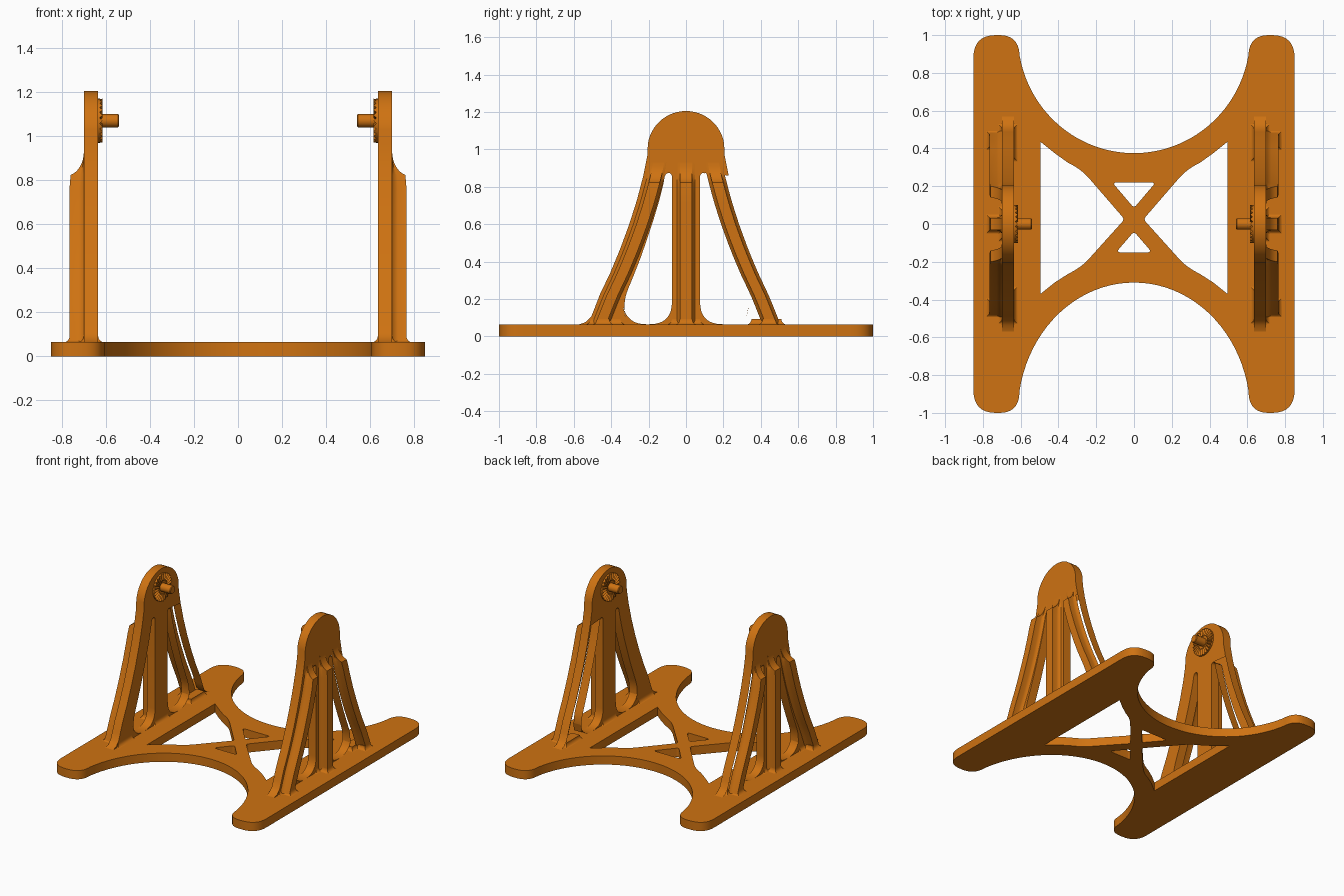
import bpy, bmesh, math
from mathutils import Matrix, Vector

if "Cube" in bpy.data.objects:
    bpy.data.objects.remove(bpy.data.objects["Cube"])

ORANGE = bpy.data.materials.new("orange plastic")
ORANGE.diffuse_color = (0.62, 0.17, 0.006, 1)
ORANGE.use_nodes = True
ORANGE.node_tree.nodes["Principled BSDF"].inputs["Base Color"].default_value = ORANGE.diffuse_color
BASE_Z = 0.065          # top of the base plate
IN, MID, OUT = 0.635, 0.70, 0.765   # tower inner face, outer face, rib crest
YZX = Matrix(((0, 0, 1, 0), (1, 0, 0, 0), (0, 1, 0, 0), (0, 0, 0, 1)))


def finish(name, bm, mirror=True, angle=35):
    bmesh.ops.remove_doubles(bm, verts=bm.verts, dist=1e-4)
    bmesh.ops.recalc_face_normals(bm, faces=bm.faces)
    mesh = bpy.data.meshes.new(name)
    bm.to_mesh(mesh)
    bm.free()
    mesh.materials.clear()
    mesh.materials.append(ORANGE)
    ob = bpy.data.objects.new(name, mesh)
    bpy.context.collection.objects.link(ob)
    bpy.ops.object.select_all(action='DESELECT')
    ob.select_set(True)
    bpy.context.view_layer.objects.active = ob
    bpy.ops.object.shade_smooth_by_angle(angle=math.radians(angle))
    if mirror:
        ob.modifiers.new("other side", 'MIRROR').use_axis[0] = True
    return ob


def rounded(points, steps=8):
    """Polygon from (x, y, cut) points, each corner rounded by its cut length."""
    out = []
    for i, (x, y, cut) in enumerate(points):
        p = Vector((x, y))
        if not cut:
            out.append(p)
            continue
        a = Vector(points[i - 1][:2]) - p
        b = Vector(points[(i + 1) % len(points)][:2]) - p
        a = p + a.normalized() * min(cut, a.length * 0.95)
        b = p + b.normalized() * min(cut, b.length * 0.95)
        for k in range(steps + 1):
            t = k / steps
            out.append(a * (1 - t) ** 2 + p * 2 * t * (1 - t) + b * t * t)
    return out


def plate(loops, lo, hi, matrix=Matrix()):
    """Extruded flat outline (first loop) with holes (other loops)."""
    cu = bpy.data.curves.new("outline", 'CURVE')
    cu.dimensions, cu.fill_mode = '2D', 'BOTH'
    cu.extrude = (hi - lo) / 2
    for loop in loops:
        sp = cu.splines.new('POLY')
        sp.points.add(len(loop) - 1)
        for pt, p in zip(sp.points, loop):
            pt.co = (p.x, p.y, 0, 1)
        sp.use_cyclic_u = True
    ob = bpy.data.objects.new("outline", cu)
    bpy.context.collection.objects.link(ob)
    dg = bpy.context.evaluated_depsgraph_get()
    mesh = bpy.data.meshes.new_from_object(ob.evaluated_get(dg))
    bm = bmesh.new()
    bm.from_mesh(mesh)
    bpy.data.objects.remove(ob)
    bpy.data.curves.remove(cu)
    bpy.data.meshes.remove(mesh)
    bm.transform(matrix @ Matrix.Translation((0, 0, (lo + hi) / 2)))
    return bm


def loft(bm, rings):
    """Skin a list of equal-length rings and cap both ends."""
    vs = [[bm.verts.new(p) for p in r] for r in rings]
    n = len(vs[0])
    for a, b in zip(vs, vs[1:]):
        for i in range(n):
            bm.faces.new((a[i], a[(i + 1) % n], b[(i + 1) % n], b[i]))
    bm.faces.new(vs[0])
    bm.faces.new(vs[-1])


# Base: H-shaped plate with two elliptical bays and a cross brace
def bay(sign, depth):
    return [(0.615 * math.cos(a), sign * (1 - depth * math.sin(a)), 0)
            for a in (math.radians(10 + 4 * k) for k in range(41))]


outline = [(0.85, -1, 0.12), (0.85, 1, 0.12), (0.613, 1, 0.1)] + bay(1, 0.625) \
    + [(-0.613, 1, 0.1), (-0.85, 1, 0.12), (-0.85, -1, 0.12), (-0.613, -1, 0.1)] \
    + bay(-1, 0.69)[::-1] + [(0.613, -1, 0.1)]
side_hole = [(0.495, 0.435, 0), (0.42, 0.375, 0), (0.35, 0.325, 0), (0.275, 0.285, 0.06),
             (0.05, 0.025, 0.02), (0.275, -0.225, 0.06), (0.35, -0.265, 0),
             (0.42, -0.31, 0), (0.495, -0.37, 0)]
holes = [side_hole, [(-x, y, c) for x, y, c in side_hole],
         [(-0.115, 0.22, 0.025), (0.115, 0.22, 0.025), (0, 0.085, 0.02)],
         [(-0.095, -0.15, 0.025), (0.095, -0.15, 0.025), (0, -0.04, 0.02)]]
finish("base", plate([rounded(outline)] + [rounded(h) for h in holes], 0, BASE_Z), False)

# Towers: arched plate with two windows
EDGE = [(0.46, 0.225), (0.405, 0.34), (0.353, 0.465), (0.305, 0.595),
        (0.262, 0.73), (0.228, 0.86), (0.206, 0.97)]
half = [(0.57, 0.03, 0), (0.57, BASE_Z, 0), (0.535, 0.077, 0), (0.507, 0.105, 0),
        (0.487, 0.155, 0)] + [(y, z, 0) for y, z in EDGE]
half += [(0.206 * math.cos(a), 1.0 + 0.205 * math.sin(a), 0)
         for a in (math.radians(8 + 6.3 * k) for k in range(13))]
tower = half + [(0, 1.205, 0)] + [(-y, z, 0) for y, z, _ in half[::-1]]
window = [(0.075, BASE_Z, 0.12), (0.075, 0.875, 0.025), (0.11, 0.875, 0.025),
          (0.122, 0.81, 0), (0.145, 0.72, 0), (0.175, 0.62, 0), (0.208, 0.52, 0),
          (0.243, 0.42, 0), (0.28, 0.325, 0), (0.34, 0.18, 0.08), (0.315, BASE_Z, 0.1)]
loops = [tower, window, [(-y, z, c) for y, z, c in window]]
finish("tower", plate([rounded(p) for p in loops], IN, MID, YZX))


# Ribs: raised strips with filleted roots that fade into the tower at the top
def edge_y(z):
    pts = [(0.53, 0.05), (0.495, 0.14)] + EDGE
    for (y0, z0), (y1, z1) in zip(pts, pts[1:]):
        if z <= z1:
            return y0 + (y1 - y0) * (z - z0) / (z1 - z0)
    return pts[-1][0]


def rib(bm, centre, halfwidth):
    levels = [(0.05 + 0.055 * k, OUT - MID) for k in range(14)]
    for k in range(9):
        a = math.radians(15 + 75 * k / 8)
        levels.append((0.82 + 0.11 * (1 - math.cos(a)), 0.065 * (1.25 - 1.25 * math.sin(a))))
    rings = []
    for z, d in levels:
        d = min(d, OUT - MID)
        y = centre(z)
        f = [(-0.002, 0.018), (0.08 * d, 0.011), (0.22 * d, 0.004), (0.4 * d, 0), (d, 0)]
        rings.append([(MID + x, y + halfwidth + e, z) for x, e in f]
                     + [(MID + x, y - halfwidth - e, z) for x, e in f[::-1]])
    loft(bm, rings)


bm = bmesh.new()
rib(bm, lambda z: 0, 0.033)
for s in (-1, 1):
    rib(bm, lambda z, s=s: s * (edge_y(z) - 0.068), 0.03)
finish("ribs", bm)


# Feet: concave flares where the legs and ribs meet the base
bm = bmesh.new()
feet = [(IN, MID, -0.075, 0.075), (MID, OUT, -0.033, 0.033)]
for s in (-1, 1):
    feet += [(IN, MID, *sorted((s * 0.35, s * 0.51))),
             (MID, OUT, *sorted((s * 0.41, s * 0.475)))]
for x0, x1, y0, y1 in feet:
    rings = []
    for k in range(6):
        a = math.radians(18 * k)
        e, z = 0.028 * (1 - math.sin(a)), BASE_Z - 0.002 + 0.03 * (1 - math.cos(a))
        rings.append([(x0 - e, y0 - e, z), (x1 + e, y0 - e, z),
                      (x1 + e, y1 + e, z), (x0 - e, y1 + e, z)])
    loft(bm, rings)
finish("foot_flares", bm)


# Pivot pins with a toothed locking ring
def circle(x, r, n=32):
    return [(x, r * math.cos(2 * math.pi * k / n), 1.07 + r * math.sin(2 * math.pi * k / n))
            for k in range(n)]


bm = bmesh.new()
loft(bm, [circle(IN + 0.01, 0.03), circle(0.545, 0.03), circle(0.54, 0.026)])
finish("pivot_pin", bm)

bm = bmesh.new()
loft(bm, [circle(IN + 0.005, 0.1, 48), circle(0.627, 0.1, 48)])
TEETH = 24
for k in range(TEETH):
    a, w = 2 * math.pi * k / TEETH, math.pi / TEETH * 0.95
    rings = []
    for r in (0.05, 0.1):
        rings.append([(x, r * math.cos(t), 1.07 + r * math.sin(t))
                      for x, t in ((0.628, a - w), (0.615, a), (0.628, a + w))])
    loft(bm, rings)
finish("toothed_ring", bm, angle=20)
